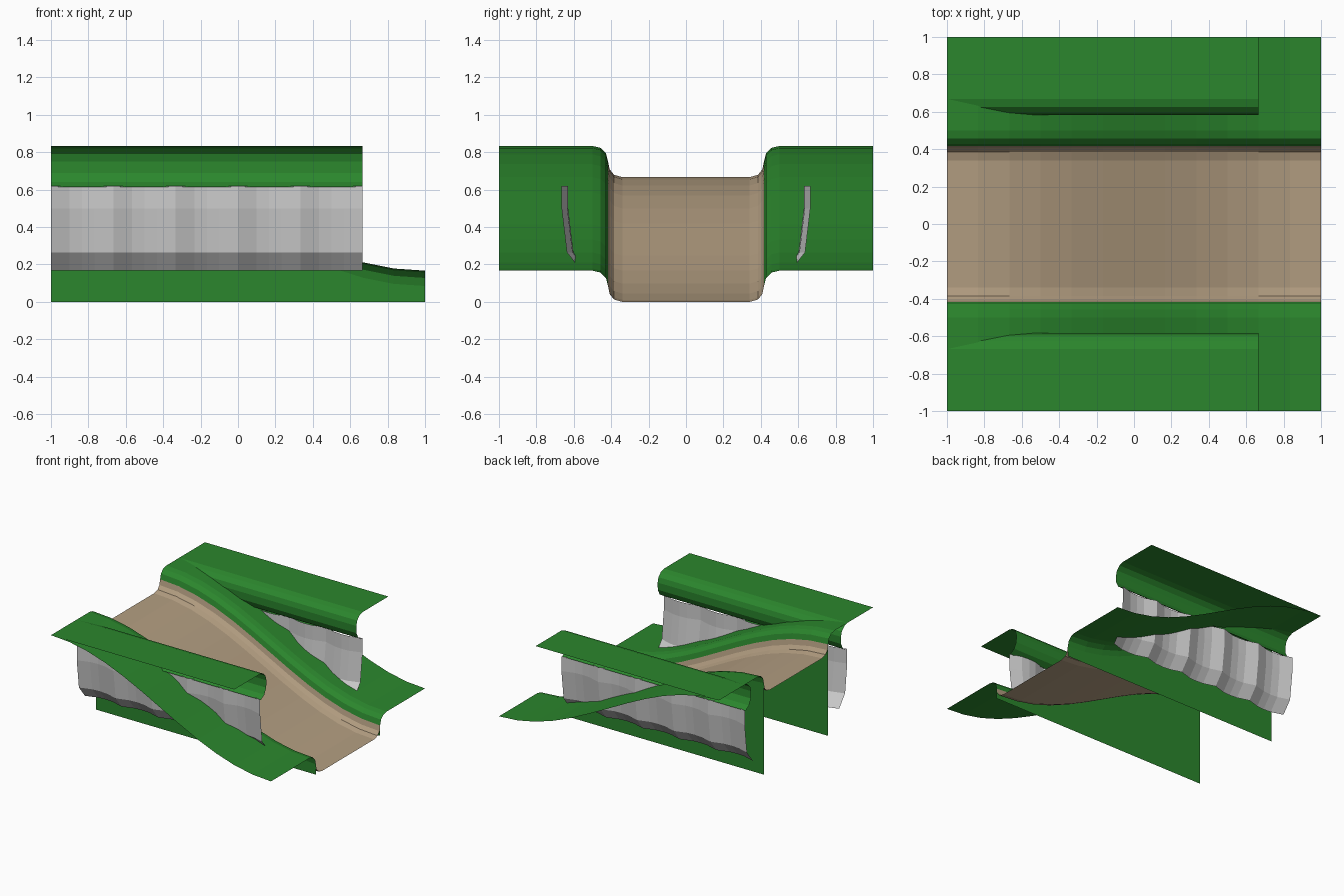
import bpy, math

if "Cube" in bpy.data.objects:
    bpy.data.objects.remove(bpy.data.objects["Cube"])

def material(name, rgb):
    m = bpy.data.materials.new(name)
    m.diffuse_color = (*rgb, 1)
    m.use_nodes = True
    m.node_tree.nodes["Principled BSDF"].inputs["Base Color"].default_value = m.diffuse_color
    return m

GRASS = material("grass_green", (0.024, 0.24, 0.026))
EARTH = material("path_earth", (0.45, 0.34, 0.22))

def loft(name, rows, mat=None, flip=False):
    """Skin a grid of points: each row is one cross-section along x."""
    n = len(rows[0])
    faces = []
    for i in range(len(rows) - 1):
        for j in range(n - 1):
            f = [i * n + j, (i + 1) * n + j, (i + 1) * n + j + 1, i * n + j + 1]
            faces.append(f[::-1] if flip else f)
    me = bpy.data.meshes.new(name)
    me.from_pydata([p for r in rows for p in r], [], faces)
    ob = bpy.data.objects.new(name, me)
    bpy.context.collection.objects.link(ob)
    if mat:
        me.materials.append(mat)
    return ob

RISE = 2 / 3
def slope(x):
    return RISE * (1 + math.cos(math.pi * (x + 1) / 2)) / 2

xs = [-1 + i / 6 for i in range(13)]
END = 2 / 3                      # where the plateaus stop

# Sunken path with curled-up edges
half = [(0.34, 0), (0.385, 0.013), (0.408, 0.042), (0.417, 0.085)]
path = [(-y, z) for y, z in reversed(half)] + half
loft("path", [[(x, y, slope(x) + z) for y, z in path] for x in xs], EARTH)

# Profiles (distance from centre, height)
bank = [(0.417, 0.085), (0.428, 0.128), (0.457, 0.157), (0.5, 0.167), (1, 0.167)]
lip = [(0.655, 0.615), (0.61, 0.642), (0.586, 0.69), (0.584, 0.75),
       (0.595, 0.79), (0.625, 0.82), (0.667, 0.833), (1, 0.833)]
cliff = [(0.665, 0.62), (0.665, 0.5), (0.637, 0.265), (0.56, 0.168)]
bump = [(0, 0), (0.1, 0.03), (1 / 6, 0.035), (0.233, 0.03)]   # one rock column

for s, side in ((-1, "front"), (1, "back")):
    flip = s < 0
    # Grassy bank following the slope
    loft(side + "_bank", [[(x, s * y, slope(x) + z) for y, z in bank] for x in xs], GRASS, flip)
    # Vertical skirt under the bank rim
    loft(side + "_skirt", [[(x, s * 0.417, 0), (x, s * 0.417, slope(x) + 0.085)] for x in xs],
         GRASS, flip)
    # Level plateau with overhanging rounded lip
    loft(side + "_plateau", [[(x, s * y, z) for y, z in lip] for x in (-1, END)], GRASS, flip)
    # Faceted rock cliff below the lip
    cols = [(-1 + k / 3 + dx, d) for k in range(5) for dx, d in bump] + [(END, 0)]
    rows = [[(x, s * (y - d), z) for y, z in reversed(cliff)] for x, d in cols]
    loft(side + "_cliff", rows, None, flip)
